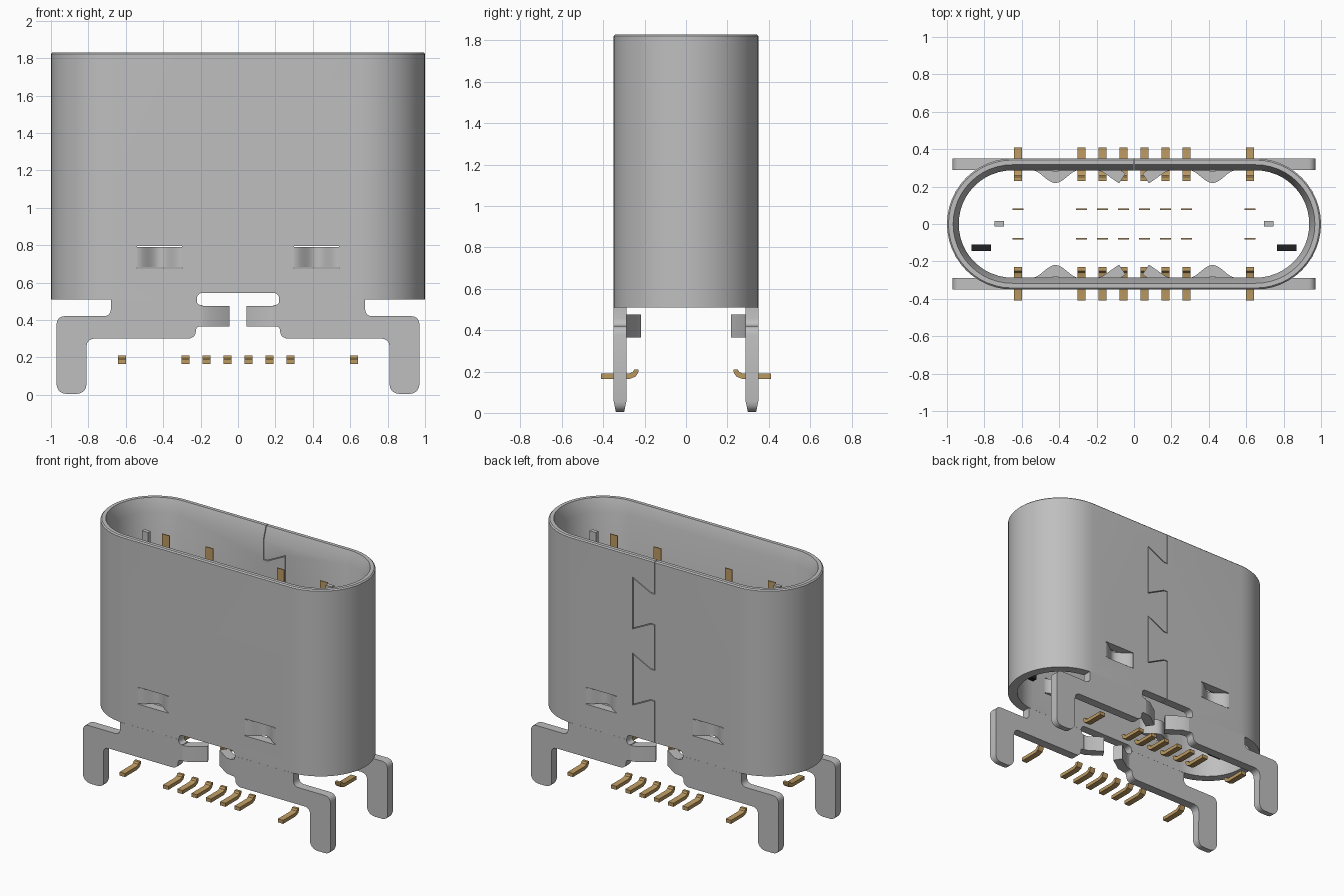
import bpy, bmesh, math
from mathutils import Vector

if "Cube" in bpy.data.objects:
    bpy.data.objects.remove(bpy.data.objects["Cube"])


def material(name, rgb):
    m = bpy.data.materials.new(name)
    m.diffuse_color = (*rgb, 1)
    m.use_nodes = True
    m.node_tree.nodes["Principled BSDF"].inputs["Base Color"].default_value = m.diffuse_color
    return m


STEEL = material("steel grey", (0.52, 0.52, 0.52))
GOLD = material("contact gold", (0.50, 0.32, 0.12))
BLACK = material("black", (0.015, 0.015, 0.018))


def finish(name, bm, mat):
    bmesh.ops.recalc_face_normals(bm, faces=bm.faces)
    me = bpy.data.meshes.new(name)
    bm.to_mesh(me)
    bm.free()
    ob = bpy.data.objects.new(name, me)
    bpy.context.collection.objects.link(ob)
    if mat:
        me.materials.append(mat)
    return ob


def smooth(ob):
    bpy.ops.object.select_all(action='DESELECT')
    ob.select_set(True)
    bpy.context.view_layer.objects.active = ob
    bpy.ops.object.shade_smooth_by_angle(angle=math.radians(30))


def prism(name, pts, axis, lo, hi, mat):
    """Extrude a 2D outline along an axis (0 = x, 1 = y, 2 = z)."""
    bm = bmesh.new()
    rings = []
    for h in (lo, hi):
        ring = []
        for p in pts:
            c = list(p)
            c.insert(axis, h)
            ring.append(bm.verts.new(c))
        rings.append(ring)
    a, b = rings
    bm.faces.new(a)
    bm.faces.new(b)
    for i in range(len(a)):
        j = (i + 1) % len(a)
        bm.faces.new((a[i], a[j], b[j], b[i]))
    return finish(name, bm, mat)


def box(name, x, y, z, mat=None):
    return prism(name, [(x[0], y[0]), (x[1], y[0]), (x[1], y[1]), (x[0], y[1])],
                 2, z[0], z[1], mat)


def rounded(pts, seg=5):
    """Round each (x, y, radius) corner of an outline."""
    out = []
    for i, (x, y, r) in enumerate(pts):
        p = Vector((x, y))
        if r == 0:
            out.append((x, y))
            continue
        a = p + (Vector(pts[i - 1][:2]) - p).normalized() * r
        b = p + (Vector(pts[(i + 1) % len(pts)][:2]) - p).normalized() * r
        for k in range(seg + 1):
            t = k / seg
            q = a * (1 - t) ** 2 + p * (0.83 * 2 * t * (1 - t)) + b * t * t
            q += (a + b) * 0.17 * t * (1 - t)
            out.append(tuple(q))
    return out


def ribbon(path, w):
    """Outline of a thin mitred strip along a path."""
    left, right = [], []
    vs = [Vector(p) for p in path]
    for i, p in enumerate(vs):
        d0 = (p - vs[max(i - 1, 0)]).normalized() if i else (vs[1] - p).normalized()
        d1 = (vs[i + 1] - p).normalized() if i < len(vs) - 1 else d0
        n0, n1 = Vector((-d0.y, d0.x)), Vector((-d1.y, d1.x))
        m = (n0 + n1).normalized()
        m *= w / max(m.dot(n0), 0.3)
        left.append(tuple(p + m))
        right.append(tuple(p - m))
    return left + right[::-1]


def cut(ob, cutter):
    mod = ob.modifiers.new("cut", 'BOOLEAN')
    mod.operation = 'DIFFERENCE'
    mod.solver = 'EXACT'
    mod.object = cutter
    bpy.context.view_layer.objects.active = ob
    bpy.ops.object.modifier_apply(modifier=mod.name)
    bpy.data.objects.remove(cutter)


# Shell: hollow stadium tube with a chamfered inner lip
def stadium(inset, n=24):
    r = 0.35 - inset
    pts = []
    for cx, a0 in ((0.65, -90), (-0.65, 90)):
        for k in range(n + 1):
            a = math.radians(a0 + 180 * k / n)
            pts.append((cx + r * math.cos(a), r * math.sin(a)))
    return pts


bm = bmesh.new()
levels = [(0, 0.51), (0, 1.822), (0.008, 1.83), (0.033, 1.83), (0.063, 1.74), (0.063, 0.51)]
rings = [[bm.verts.new((x, y, z)) for x, y in stadium(i)] for i, z in levels]
for k, a in enumerate(rings):
    b = rings[(k + 1) % len(rings)]
    for i in range(len(a)):
        j = (i + 1) % len(a)
        bm.faces.new((a[i], a[j], b[j], b[i]))
shell = finish("shell", bm, STEEL)

# Openings: centre slot, spring windows, dovetail seam at the back
cut(shell, prism("slot_cutter", rounded([(-0.22, 0.4, 0), (0.22, 0.4, 0), (0.22, 0.545, 0.03),
                                         (-0.22, 0.545, 0.03)]), 1, -0.5, 0.5, None))
for s in (-1, 1):
    xs = sorted((s * 0.30, s * 0.54))
    cut(shell, box("window_cutter", xs, (-0.5, 0.5), (0.675, 0.795)))
seam = [(0, 1.9)]
for zc in (1.49, 0.95):
    seam += [(0, zc + 0.11), (0.03, zc + 0.11), (0.17, zc + 0.18), (0.17, zc - 0.18),
             (0.03, zc - 0.11), (0, zc - 0.11)]
seam.append((0, 0.5))
cut(shell, prism("seam_cutter", ribbon(seam, 0.0025), 1, 0.2, 0.5, None))
smooth(shell)

# Foot plates: arms, legs and centre opening, one per long side
half = [(0.22, 0.51, 0), (0.22, 0.48, 0.02), (0.19, 0.48, 0), (0.19, 0.365, 0), (0.225, 0.365, 0.02),
        (0.225, 0.30, 0.04), (0.81, 0.30, 0.04), (0.81, 0.005, 0.05), (0.97, 0.005, 0.05),
        (0.97, 0.42, 0.04), (0.68, 0.42, 0.035), (0.68, 0.511, 0)]
for side, label in ((-1, "front"), (1, "back")):
    mid = side * 0.319
    for s in (-1, 1):
        hand = "left" if s < 0 else "right"
        outline = [(s * x, z) for x, z in rounded(half)]
        plate = prism(f"{label}_{hand}_foot_plate", outline, 1, mid - 0.0315, mid + 0.0315, STEEL)
        for v in plate.data.vertices:  # taper the leg tips
            if v.co.z < 0.06:
                v.co.y = mid + (v.co.y - mid) * (0.6 + 0.4 * v.co.z / 0.06)
        smooth(plate)

        # Bent tab pointing into the centre opening
        tab = [(0.20, 0.287), (0.17, 0.28), (0.08, 0.217), (0.045, 0.27), (0.145, 0.34), (0.20, 0.35)]
        t = prism(f"{label}_{hand}_tab", [(s * x, side * y) for x, y in tab],
                  2, 0.365, 0.475, STEEL)
        smooth(t)

        # Spring strip pressed inwards in its window
        def wave(y0):
            pts = []
            for k in range(17):
                u = k / 16
                d = 0.068 * (0.5 - 0.5 * math.cos(2 * math.pi * u))
                pts.append((s * (0.295 + 0.25 * u), side * (y0 - d)))
            return pts
        spring = prism(f"{label}_{hand}_spring", wave(0.35) + wave(0.287)[::-1],
                       2, 0.68, 0.79, STEEL)
        smooth(spring)

    # Solder tails and contact blades
    tail = [(0.41, 0.165), (0.27, 0.165), (0.243, 0.176), (0.231, 0.195), (0.23, 0.21),
            (0.25, 0.21), (0.258, 0.197), (0.275, 0.19), (0.41, 0.19)]
    for i, x in enumerate((-0.62, -0.28, -0.168, -0.056, 0.056, 0.168, 0.28, 0.62)):
        t = prism(f"{label}_solder_tail_{i}", [(side * y, z) for y, z in tail],
                  0, x - 0.021, x + 0.021, GOLD)
        smooth(t)
        top = 1.69 if abs(x) > 0.2 else 1.57
        ys = sorted((side * 0.076, side * 0.082))
        box(f"{label}_contact_{i}", (x - 0.029, x + 0.029), ys, (0.95, top), GOLD)

# Inner latch plates and dark locking barbs
for s, hand in ((-1, "left"), (1, "right")):
    box(f"{hand}_latch_plate", sorted((s * 0.695, s * 0.745)), (-0.013, 0.015), (1.45, 1.72), STEEL)
    box(f"{hand}_barb", sorted((s * 0.765, s * 0.87)), (-0.145, -0.11), (0.62, 0.68), BLACK)
